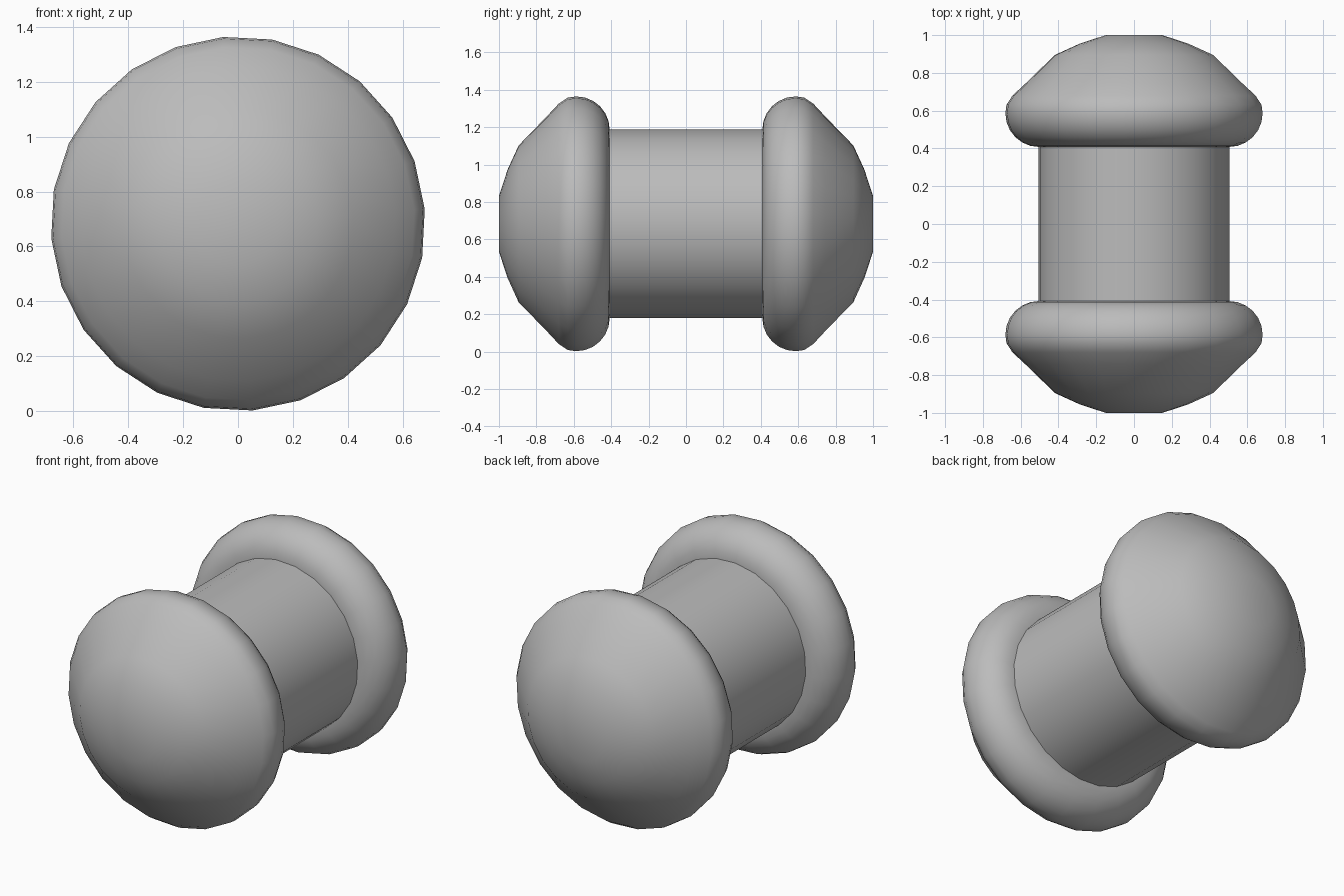
import bpy, bmesh, math

cube = bpy.data.objects.get("Cube")
if cube:
    bpy.data.objects.remove(cube, do_unlink=True)

SIDES, TURN, HEIGHT = 24, math.radians(4.5), 0.683

grey = bpy.data.materials.new("plain grey")
grey.use_nodes = True
colour = (0.5, 0.5, 0.5, 1)
grey.diffuse_color = colour
grey.node_tree.nodes["Principled BSDF"].inputs["Base Color"].default_value = colour


def lathe(name, profile, side=1):
    """Turn a (radius, y) profile about the long axis, closing both ends."""
    bm = bmesh.new()
    rings = []
    for r, y in profile:
        angles = [TURN + math.tau * i / SIDES for i in range(SIDES)]
        rings.append([bm.verts.new((r * math.cos(a), side * y, HEIGHT + r * math.sin(a)))
                      for a in angles])
    for a, b in zip(rings, rings[1:]):
        for i in range(SIDES):
            j = (i + 1) % SIDES
            bm.faces.new((a[i], a[j], b[j], b[i]))
    bm.faces.new(rings[0])
    bm.faces.new(rings[-1])
    bmesh.ops.recalc_face_normals(bm, faces=bm.faces)
    mesh = bpy.data.meshes.new(name)
    bm.to_mesh(mesh)
    bm.free()
    mesh.materials.append(grey)
    obj = bpy.data.objects.new(name, mesh)
    bpy.context.collection.objects.link(obj)
    bpy.ops.object.select_all(action="DESELECT")
    obj.select_set(True)
    bpy.context.view_layer.objects.active = obj
    bpy.ops.object.shade_smooth_by_angle(angle=math.radians(40))
    return obj


# Central shaft
lathe("shaft", [(0.506, -0.42), (0.506, 0.42)])

# Domed caps: rounded rim, then a shallow dome with a small flat crown
rim = [(0.505 + 0.178 * math.sin(a), 0.586 - 0.178 * math.cos(a))
       for a in (math.radians(15 * k) for k in range(8))]
dome = [(0.645, 0.68), (0.575, 0.745), (0.42, 0.895), (0.29, 0.954), (0.15, 1.0)]
for name, side in (("front_cap", -1), ("back_cap", 1)):
    lathe(name, rim + dome, side)
